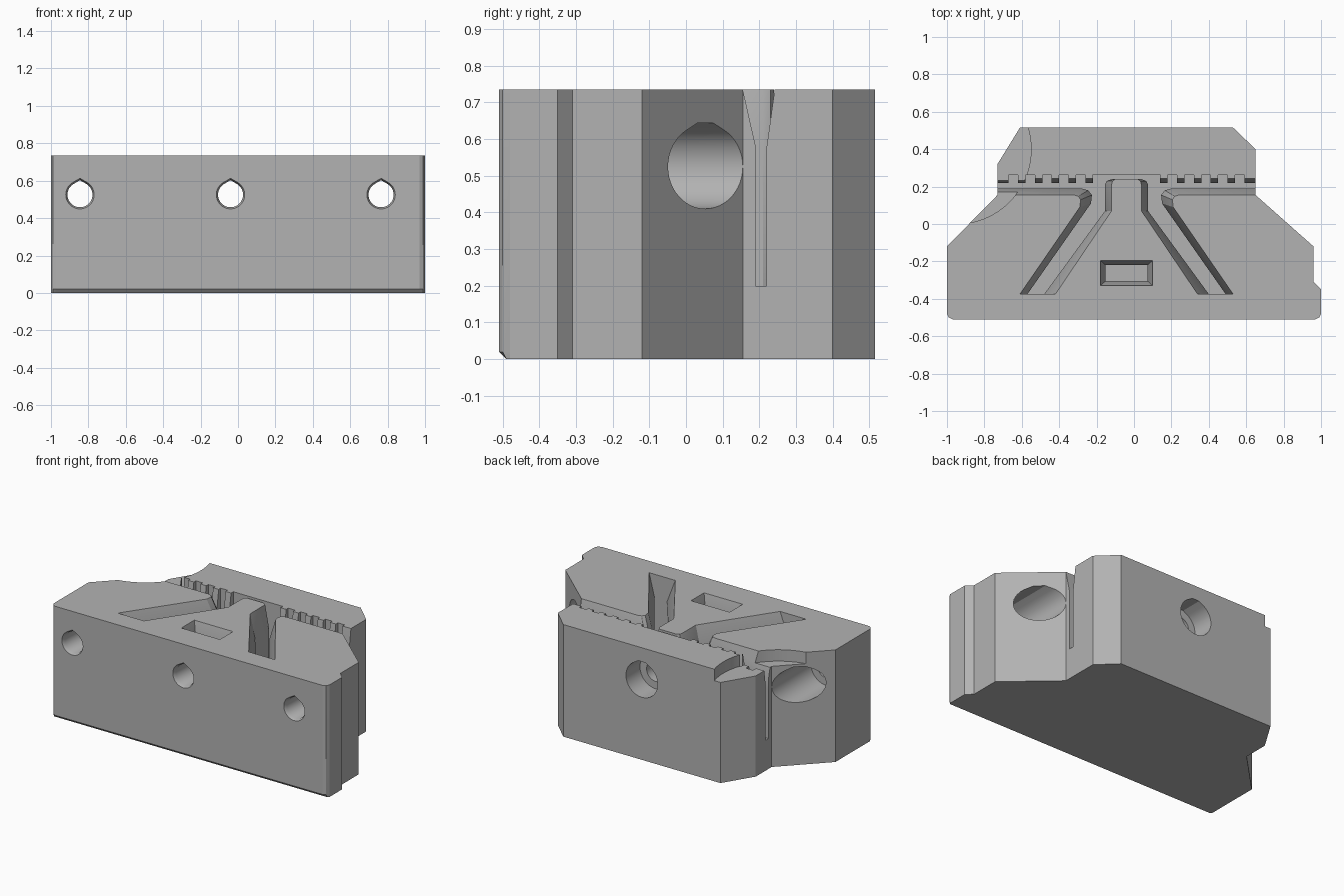
import bpy, bmesh, math

cube = bpy.data.objects.get("Cube")
if cube:
    bpy.data.objects.remove(cube, do_unlink=True)

TOP = 0.735      # height of the block
AXIS = -0.04     # mirror line of the belt clamp

grey = bpy.data.materials.new("plain_grey")
grey.use_nodes = True
grey.diffuse_color = (0.45, 0.45, 0.45, 1)
grey.node_tree.nodes["Principled BSDF"].inputs["Base Color"].default_value = (0.45, 0.45, 0.45, 1)


def loft(name, rings):
    """Closed solid through rings with equal point counts."""
    bm = bmesh.new()
    loops = [[bm.verts.new(p) for p in ring] for ring in rings]
    n = len(loops[0])
    for a, b in zip(loops, loops[1:]):
        for i in range(n):
            j = (i + 1) % n
            bm.faces.new((a[i], a[j], b[j], b[i]))
    bm.faces.new(loops[0][::-1])
    bm.faces.new(loops[-1])
    bmesh.ops.recalc_face_normals(bm, faces=bm.faces)
    mesh = bpy.data.meshes.new(name)
    bm.to_mesh(mesh)
    bm.free()
    mesh.materials.append(grey)
    obj = bpy.data.objects.new(name, mesh)
    bpy.context.collection.objects.link(obj)
    return obj


def at_z(points, z):
    return [(x, y, z) for x, y in points]


def rect(x0, x1, y0, y1):
    return [(x0, y0), (x1, y0), (x1, y1), (x0, y1)]


def teardrop(x, y, r, tip):
    """Upright hole section with a printable roof."""
    z = 0.525
    arc = [math.radians(120 + 300 * i / 40) for i in range(41)]
    pts = [(x + r * math.cos(a), y, z + r * math.sin(a)) for a in arc]
    half = max(0.001, (1.155 - tip) * r * math.sqrt(3))
    return pts + [(x + half, y, z + tip * r), (x - half, y, z + tip * r)]


# Main block: rounded front corners and a chamfered lower front edge
outline = [(-1, -0.48), (-0.99, -0.50), (-0.97, -0.51), (0.97, -0.51), (0.99, -0.50), (1, -0.48),
           (1, -0.35), (0.96, -0.31), (0.96, -0.12), (0.65, 0.155), (0.65, 0.40), (0.53, 0.515),
           (-0.61, 0.515), (-0.73, 0.32), (-0.73, 0.155), (-1, -0.12)]
foot = [(x, max(y, -0.49)) for x, y in outline]
body = loft("clamp_body", [at_z(foot, 0), at_z(outline, 0.02), at_z(outline, TOP)])

# Belt slot and diagonal channels: half profiles as offsets from the axis
narrow = [(0.9, 0.19), (0.24, 0.19), (0.205, 0.18), (0.185, 0.155), (0.19, 0.11), (0.53, -0.375),
          (0.44, -0.375), (0.115, 0.07), (0.115, 0.21), (0.105, 0.23), (0.08, 0.24)]
wide = [(0.9, 0.155), (0.28, 0.155), (0.258, 0.148), (0.245, 0.13), (0.25, 0.09), (0.57, -0.375),
        (0.38, -0.375), (0.08, 0.07), (0.08, 0.21), (0.075, 0.23), (0.06, 0.24)]


def both_sides(half, land):
    back = [(0.18, 0.265), (0.18, land), (0.9, land)]
    left = [(AXIS - u, y) for u, y in half]
    right = [(AXIS + u, y) for u, y in reversed(half)]
    return (left + right + [(AXIS + u, y) for u, y in reversed(back)]
            + [(AXIS - u, y) for u, y in back])


low, high = both_sides(narrow, 0.22), both_sides(wide, 0.242)
cutters = [loft("belt_channel", [at_z(low, 0.2), at_z(low, 0.58), at_z(high, TOP), at_z(high, 0.8)])]

# Belt tooth notches on the rear wall of the slot
for side in (-1, 1):
    for k in range(5):
        x = AXIS + side * (0.245 + 0.09 * k)
        notch = rect(x - 0.025, x + 0.025, 0.2, 0.263)
        cutters.append(loft("tooth_notch", [at_z(notch, 0.2), at_z(notch, 0.8)]))

# Screw holes with countersunk mouths and rear counterbores
for offset, floor in ((-0.805, -0.25), (0, 0.37), (0.805, -0.25)):
    x = AXIS + offset
    cutters.append(loft("screw_hole", [teardrop(x, -0.53, 0.085, 1.15), teardrop(x, -0.49, 0.067, 1.15),
                                       teardrop(x, 0.6, 0.067, 1.15)]))
    cutters.append(loft("counterbore", [teardrop(x, floor, 0.115, 1.03), teardrop(x, 0.6, 0.115, 1.03)]))

# Nut pocket with a flared mouth
inner = rect(AXIS - 0.112, AXIS + 0.112, -0.305, -0.22)
outer = rect(AXIS - 0.14, AXIS + 0.14, -0.33, -0.195)
cutters.append(loft("nut_pocket", [at_z(inner, 0.4), at_z(inner, 0.63), at_z(outer, TOP), at_z(outer, 0.8)]))

# Round clearance recess at the rear corner
disc = [(-0.95 + 0.4 * math.cos(math.tau * i / 96), 0.4 + 0.4 * math.sin(math.tau * i / 96)) for i in range(96)]
cutters.append(loft("clearance_recess", [at_z(disc, 0.66), at_z(disc, 0.8)]))

# Cut everything, bake the result and drop the cutters
for c in cutters:
    c.hide_render = True
    mod = body.modifiers.new(c.name, "BOOLEAN")
    mod.operation = "DIFFERENCE"
    mod.solver = "EXACT"
    mod.object = c
bpy.context.view_layer.update()
baked = bpy.data.meshes.new_from_object(body.evaluated_get(bpy.context.evaluated_depsgraph_get()))
body.modifiers.clear()
body.data = baked
for c in cutters:
    bpy.data.objects.remove(c, do_unlink=True)

bpy.ops.object.select_all(action="DESELECT")
body.select_set(True)
bpy.context.view_layer.objects.active = body
bpy.ops.object.shade_smooth_by_angle(angle=math.radians(25))
